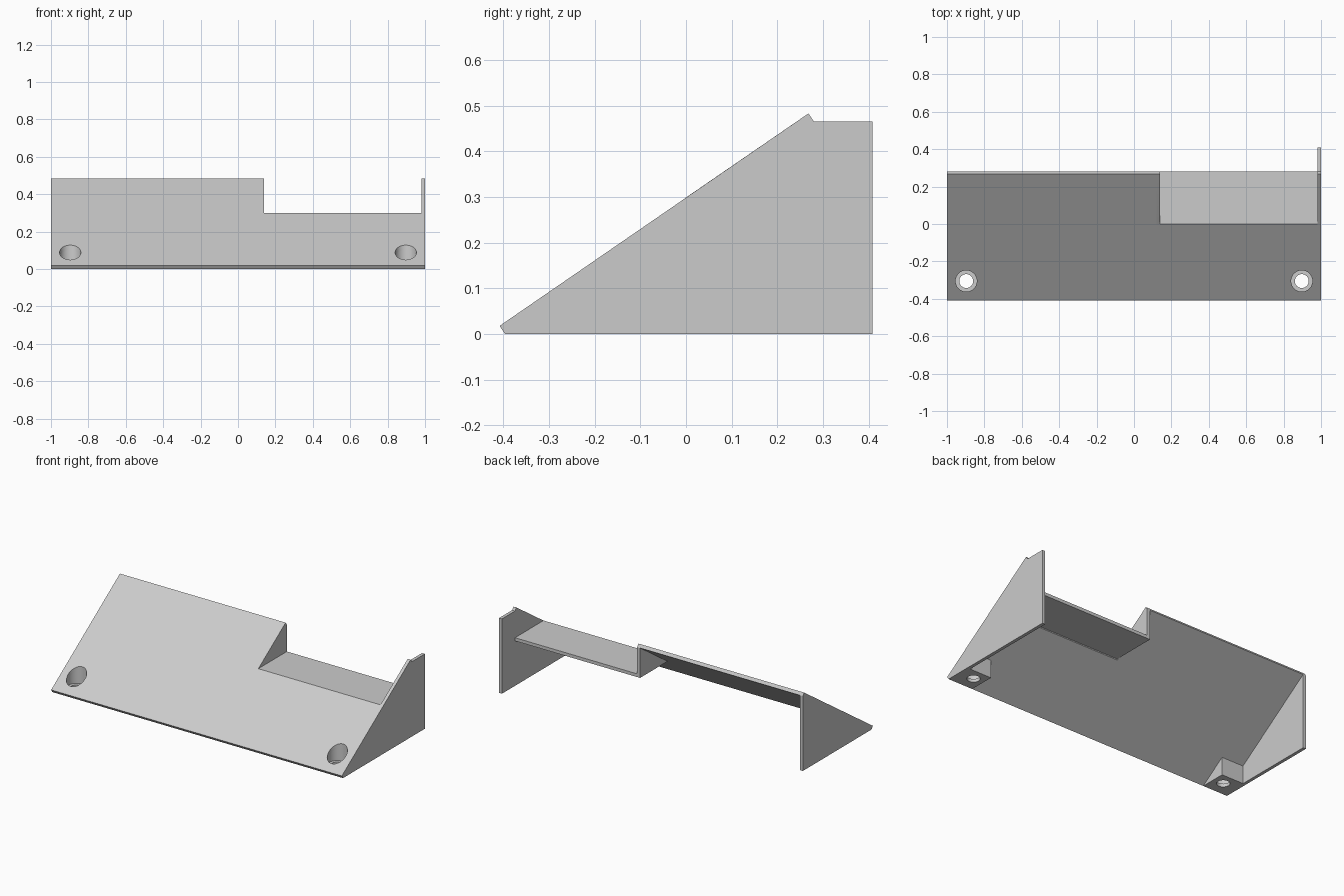
import bpy
import bmesh
from mathutils import Vector

cube = bpy.data.objects.get("Cube")
if cube:
    bpy.data.objects.remove(cube, do_unlink=True)

grey = bpy.data.materials.new("light_grey")
grey.use_nodes = True
grey.diffuse_color = (0.6, 0.6, 0.6, 1)
grey.node_tree.nodes["Principled BSDF"].inputs["Base Color"].default_value = (0.6, 0.6, 0.6, 1)

# Key points of the side profile, as (y, z)
TOE, HEEL = (-0.408, 0.018), (-0.396, 0.0)
PEAK, BACK = (0.268, 0.483), (0.28, 0.465)
WALL = 0.02
NOTCH_X, SHELF_Z = 0.14, 0.299


def extrude_profile(name, points, x0, x1):
    """Solid made by sweeping a (y, z) profile along x."""
    bm = bmesh.new()
    face = bm.faces.new([bm.verts.new((x0, y, z)) for y, z in points])
    swept = bmesh.ops.extrude_face_region(bm, geom=[face])["geom"]
    moved = [v for v in swept if isinstance(v, bmesh.types.BMVert)]
    bmesh.ops.translate(bm, verts=moved, vec=Vector((x1 - x0, 0, 0)))
    bmesh.ops.recalc_face_normals(bm, faces=bm.faces)
    mesh = bpy.data.meshes.new(name)
    bm.to_mesh(mesh)
    bm.free()
    mesh.materials.append(grey)
    obj = bpy.data.objects.new(name, mesh)
    bpy.context.collection.objects.link(obj)
    return obj


def box_profile(y0, y1, z0, z1):
    return [(y0, z0), (y1, z0), (y1, z1), (y0, z1)]


def cylinder(name, x, y, z0, z1, radius):
    bpy.ops.mesh.primitive_cylinder_add(vertices=48, radius=radius, depth=z1 - z0,
                                        location=(x, y, (z0 + z1) / 2))
    obj = bpy.context.object
    obj.name = name
    obj.data.materials.append(grey)
    return obj


def cut(target, cutter):
    mod = target.modifiers.new("cut", "BOOLEAN")
    mod.operation, mod.solver, mod.object = "DIFFERENCE", "EXACT", cutter
    bpy.context.view_layer.objects.active = target
    bpy.ops.object.modifier_apply(modifier=mod.name)


# Sloping face plate, notched at its upper right
plate = extrude_profile("sloping_plate", [TOE, HEEL, BACK, PEAK], WALL - 1, 1 - WALL)
notch = extrude_profile("notch_cutter", box_profile(0, 1, -1, 1), NOTCH_X - WALL, 1.1)
cut(plate, notch)
cutters = [notch]

# End panels: the one on +x reaches further back
extrude_profile("short_end_panel", [TOE, HEEL, (0.28, 0), BACK, PEAK], -1, WALL - 1)
extrude_profile("long_end_panel", [TOE, HEEL, (0.408, 0), (0.408, 0.465), BACK, PEAK],
                1 - WALL, 1)

# Shelf in the notch and the upright wall beside it
extrude_profile("notch_shelf", [(-0.025, SHELF_Z - WALL), (0.28, SHELF_Z - WALL),
                                (0.28, SHELF_Z), (0, SHELF_Z)], NOTCH_X, 1 - WALL)
extrude_profile("notch_wall", [(-0.025, SHELF_Z - WALL), (0.28, SHELF_Z - WALL),
                               BACK, PEAK, (0, SHELF_Z)], NOTCH_X - WALL, NOTCH_X)

# Screw bosses with a wide bore above a narrow through hole
for side, label in ((-1, "right"), (1, "left")):
    boss = extrude_profile(label + "_screw_boss", [HEEL, (-0.235, 0), (-0.235, 0.111)],
                           side * 0.83, side * (1 - WALL))
    bore = cylinder("bore_cutter", side * 0.897, -0.305, 0.02, 0.4, 0.057)
    hole = cylinder("hole_cutter", side * 0.897, -0.305, -0.1, 0.4, 0.037)
    for target in (plate, boss):
        for tool in (bore, hole):
            cut(target, tool)
    cutters += [bore, hole]

for tool in cutters:
    bpy.data.objects.remove(tool, do_unlink=True)

# Round bores shade smooth, all other edges stay sharp
bpy.ops.object.select_all(action="DESELECT")
for obj in bpy.context.collection.objects:
    if obj.type == "MESH":
        obj.select_set(True)
bpy.context.view_layer.objects.active = plate
bpy.ops.object.shade_smooth_by_angle(angle=0.5)
